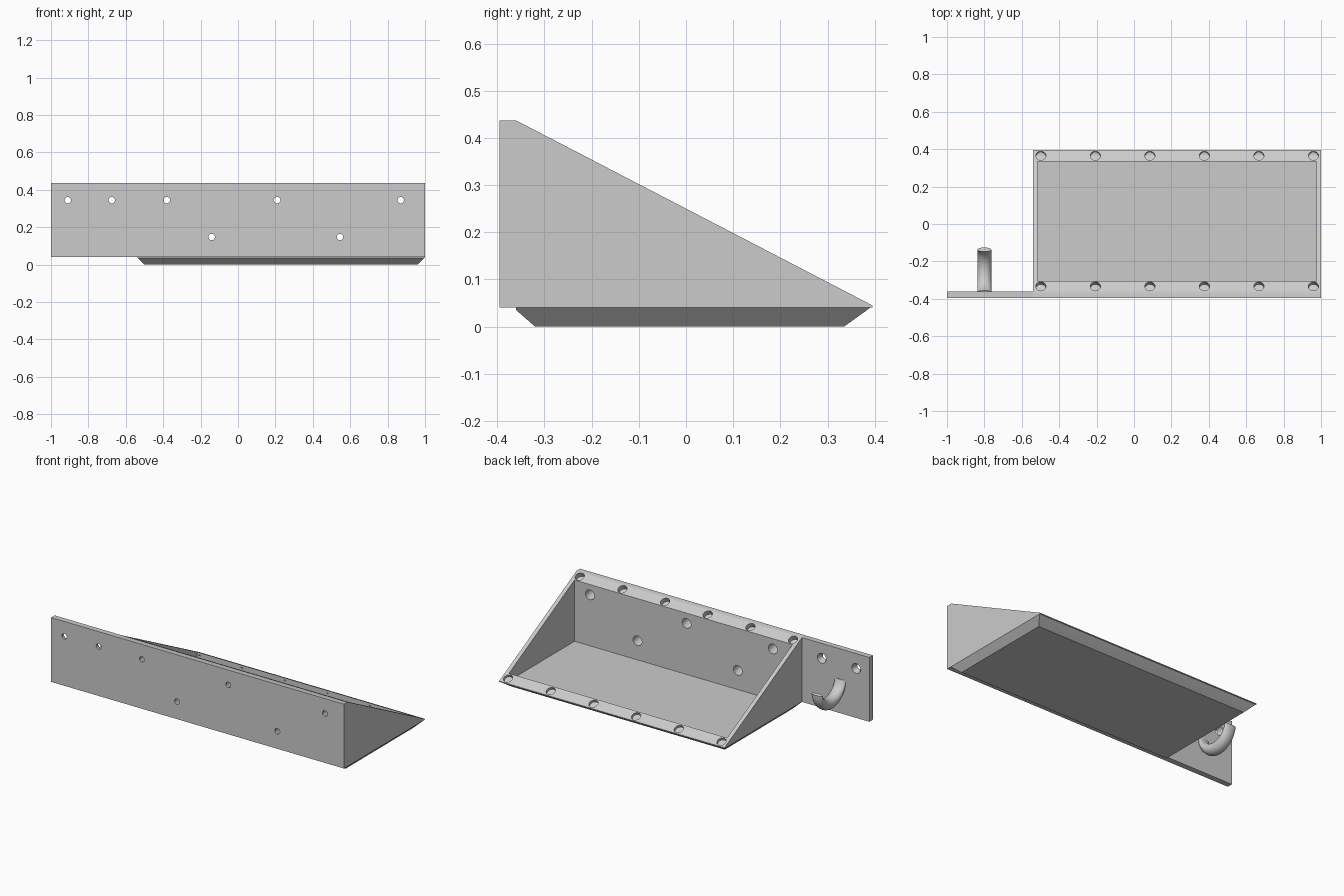
import bpy, bmesh
from math import sin, cos, pi, radians
from mathutils import Vector

if "Cube" in bpy.data.objects:
    bpy.data.objects.remove(bpy.data.objects["Cube"])

grey = bpy.data.materials.new("plain_grey")
grey.use_nodes = True
grey.diffuse_color = (0.6, 0.6, 0.6, 1)
grey.node_tree.nodes["Principled BSDF"].inputs["Base Color"].default_value = (0.6, 0.6, 0.6, 1)


def loft(name, rings):
    """Closed solid skinned through a list of equal-length rings."""
    bm = bmesh.new()
    loops = [[bm.verts.new(p) for p in ring] for ring in rings]
    n = len(loops[0])
    for a, b in zip(loops, loops[1:]):
        for i in range(n):
            j = (i + 1) % n
            bm.faces.new((a[i], a[j], b[j], b[i]))
    bm.faces.new(loops[0][::-1])
    bm.faces.new(loops[-1])
    bmesh.ops.recalc_face_normals(bm, faces=bm.faces)
    mesh = bpy.data.meshes.new(name)
    bm.to_mesh(mesh)
    bm.free()
    mesh.materials.append(grey)
    obj = bpy.data.objects.new(name, mesh)
    bpy.context.collection.objects.link(obj)
    return obj


def rect(x0, x1, y0, y1, z):
    return [(x0, y0, z), (x1, y0, z), (x1, y1, z), (x0, y1, z)]


def lathe(name, origin, axis, profile, sides=32):
    """Solid of revolution; profile holds (radius, distance along axis)."""
    axis = Vector(axis).normalized()
    u = Vector((1, 0, 0))
    v = axis.cross(u)
    turn = [2 * pi * i / sides for i in range(sides)]
    return loft(name, [[Vector(origin) + axis * d + (u * cos(t) + v * sin(t)) * r
                        for t in turn] for r, d in profile])


def cut(target, cutter):
    mod = target.modifiers.new("cut", "BOOLEAN")
    mod.operation = "DIFFERENCE"
    mod.solver = "EXACT"
    mod.object = cutter
    bpy.context.view_layer.objects.active = target
    bpy.ops.object.modifier_apply(modifier=mod.name)


def smooth(obj):
    bpy.ops.object.select_all(action="DESELECT")
    obj.select_set(True)
    bpy.context.view_layer.objects.active = obj
    bpy.ops.object.shade_smooth_by_angle(angle=radians(30))


FRONT, BACK, PLATE = -0.395, 0.395, -0.36
LEFT, RIGHT, LOW, TOP = 1.0, -0.54, 0.04, 0.437
SLOPE = (TOP - 0.045) / (BACK - PLATE)

# Wedge-shaped housing and the plate that extends beside it
side = [(FRONT, LOW), (FRONT, TOP), (PLATE, TOP), (BACK, 0.045), (BACK, LOW)]
housing = loft("wedge_housing", [[(x, y, z) for y, z in side] for x in (RIGHT, LEFT)])
plate = loft("side_plate", [rect(-1, RIGHT, FRONT, PLATE, z) for z in (LOW, TOP)])

# Bevelled base below the housing
base = loft("bevelled_base", [
    rect(RIGHT + 0.04, LEFT - 0.04, -0.32, 0.335, 0),
    rect(RIGHT + 0.005, LEFT - 0.005, PLATE, 0.384, 0.035),
    rect(RIGHT, LEFT, PLATE, 0.39, LOW)])

# Open cavity
cavity = loft("cavity_cutter", [rect(-0.515, 0.975, -0.305, 0.335, z) for z in (0.03, 0.8)])
cutters = [cavity]
cut(housing, cavity)
cut(base, cavity)

# Round pockets along both sloped rims
for y, depth in ((-0.333, 0.03), (0.365, 0.016)):
    z = TOP - (y - PLATE) * SLOPE
    for i in range(6):
        pocket = lathe("pocket_cutter", (-0.498 + i * 0.2915, y, z), (0, SLOPE, 1),
                       [(0.027, -depth), (0.027, 0.05)])
        cut(housing, pocket)
        cutters.append(pocket)

# Countersunk screw holes through the front
upper = [(x, 0.345) for x in (-0.91, -0.675, -0.38, 0.21, 0.87)]
lower = [(x, 0.148) for x in (-0.14, 0.545)]
for x, z in upper + lower:
    screw = lathe("screw_cutter", (x, 0, z), (0, 1, 0),
                  [(0.017, -0.45), (0.017, -0.385), (0.03, -0.362), (0.03, -0.25)])
    cut(plate if x < RIGHT else housing, screw)
    cutters.append(screw)

for c in cutters:
    bpy.data.objects.remove(c)

# Crescent hook behind the side plate
rings = []
for k in range(25):
    a = radians(-85 + 165 * k / 24)
    thick = 0.006 + 0.03 * cos(a)
    ring = []
    for i in range(24):
        t = 2 * pi * i / 24
        r = 0.115 + thick * sin(t)
        ring.append((-0.8 + 0.0375 * cos(t), -0.25 + r * sin(a), 0.26 - r * cos(a)))
    rings.append(ring)
hook = loft("hook", rings)

for part in (housing, plate, base, hook):
    smooth(part)
